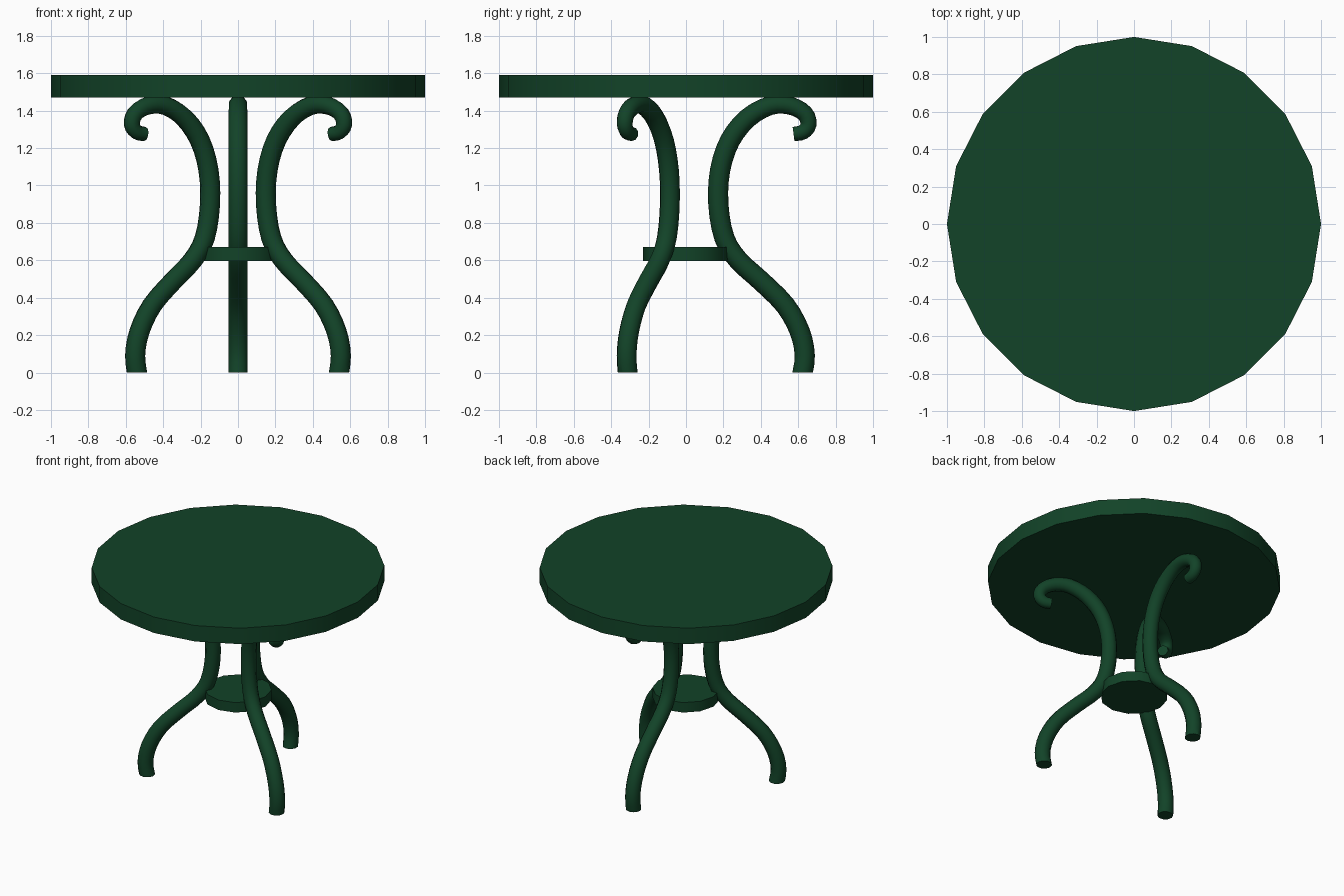
import bpy, bmesh, math
from mathutils import Vector

if "Cube" in bpy.data.objects:
    bpy.data.objects.remove(bpy.data.objects["Cube"])

green = bpy.data.materials.new("dark_green")
green.diffuse_color = (0.006, 0.056, 0.021, 1)
green.use_nodes = True
green.node_tree.nodes["Principled BSDF"].inputs["Base Color"].default_value = green.diffuse_color


def finish(ob, angle):
    ob.data.materials.append(green)
    bpy.ops.object.select_all(action='DESELECT')
    ob.select_set(True)
    bpy.context.view_layer.objects.active = ob
    bpy.ops.object.shade_smooth_by_angle(angle=math.radians(angle))


def disc(name, sides, radius, z0, z1):
    bm = bmesh.new()
    bmesh.ops.create_cone(bm, cap_ends=True, segments=sides, radius1=radius,
                          radius2=radius, depth=z1 - z0)
    bmesh.ops.translate(bm, verts=bm.verts, vec=(0, 0, (z0 + z1) / 2))
    me = bpy.data.meshes.new(name)
    bm.to_mesh(me)
    bm.free()
    ob = bpy.data.objects.new(name, me)
    bpy.context.collection.objects.link(ob)
    finish(ob, 35)


def smooth_path(pts, steps):
    """Catmull-Rom curve through the points."""
    p = [Vector(q) for q in pts]
    p = [2 * p[0] - p[1]] + p + [2 * p[-1] - p[-2]]
    out = []
    for a, b, c, d in zip(p, p[1:], p[2:], p[3:]):
        for i in range(steps):
            t = i / steps
            out.append(0.5 * (2 * b + (c - a) * t + (2 * a - 5 * b + 4 * c - d) * t * t
                              + (3 * b - a - 3 * c + d) * t ** 3))
    return out + [p[-2]]


# S-curved leg centre line (distance from axis, height), foot to scroll tip
LEG = [(0.618, -0.03), (0.635, 0.09), (0.608, 0.22), (0.53, 0.36), (0.40, 0.49),
       (0.28, 0.60), (0.205, 0.72), (0.173, 0.90), (0.182, 1.08), (0.235, 1.24),
       (0.33, 1.36), (0.45, 1.427), (0.555, 1.427), (0.635, 1.385),
       (0.655, 1.325), (0.625, 1.285), (0.575, 1.275)]


def leg(name, angle, sides=10):
    path = smooth_path(LEG, 3)
    out = Vector((math.cos(angle), math.sin(angle), 0))
    side = Vector((-out.y, out.x, 0))
    up = Vector((0, 0, 1))
    bm = bmesh.new()
    rings = []
    for i, p in enumerate(path):
        t = (path[min(i + 1, len(path) - 1)] - path[max(i - 1, 0)]).normalized()
        normal = out * t.y - up * t.x
        f = i / (len(path) - 1)
        r = 0.054 - 0.016 * max(0, (f - 0.6) / 0.4)   # slimmer at the scroll
        ring = []
        for k in range(sides):
            a = 2 * math.pi * k / sides
            ring.append(bm.verts.new(out * p.x + up * p.y
                                     + r * (normal * math.cos(a) + side * math.sin(a))))
        rings.append(ring)
    for a, b in zip(rings, rings[1:]):
        for k in range(sides):
            n = (k + 1) % sides
            bm.faces.new((a[k], a[n], b[n], b[k]))
    bm.faces.new(rings[0])
    bm.faces.new(rings[-1])
    # flat foot on the floor
    bmesh.ops.bisect_plane(bm, geom=bm.verts[:] + bm.edges[:] + bm.faces[:],
                           plane_co=(0, 0, 0), plane_no=(0, 0, -1), clear_outer=True)
    bmesh.ops.holes_fill(bm, edges=[e for e in bm.edges if e.is_boundary])
    bmesh.ops.recalc_face_normals(bm, faces=bm.faces)
    me = bpy.data.meshes.new(name)
    bm.to_mesh(me)
    bm.free()
    ob = bpy.data.objects.new(name, me)
    bpy.context.collection.objects.link(ob)
    finish(ob, 50)


disc("table_top", 20, 1.0, 1.47, 1.59)
disc("lower_shelf", 12, 0.23, 0.595, 0.67)
for label, degrees in (("back", 90), ("front_left", 210), ("front_right", 330)):
    leg(label + "_leg", math.radians(degrees))
